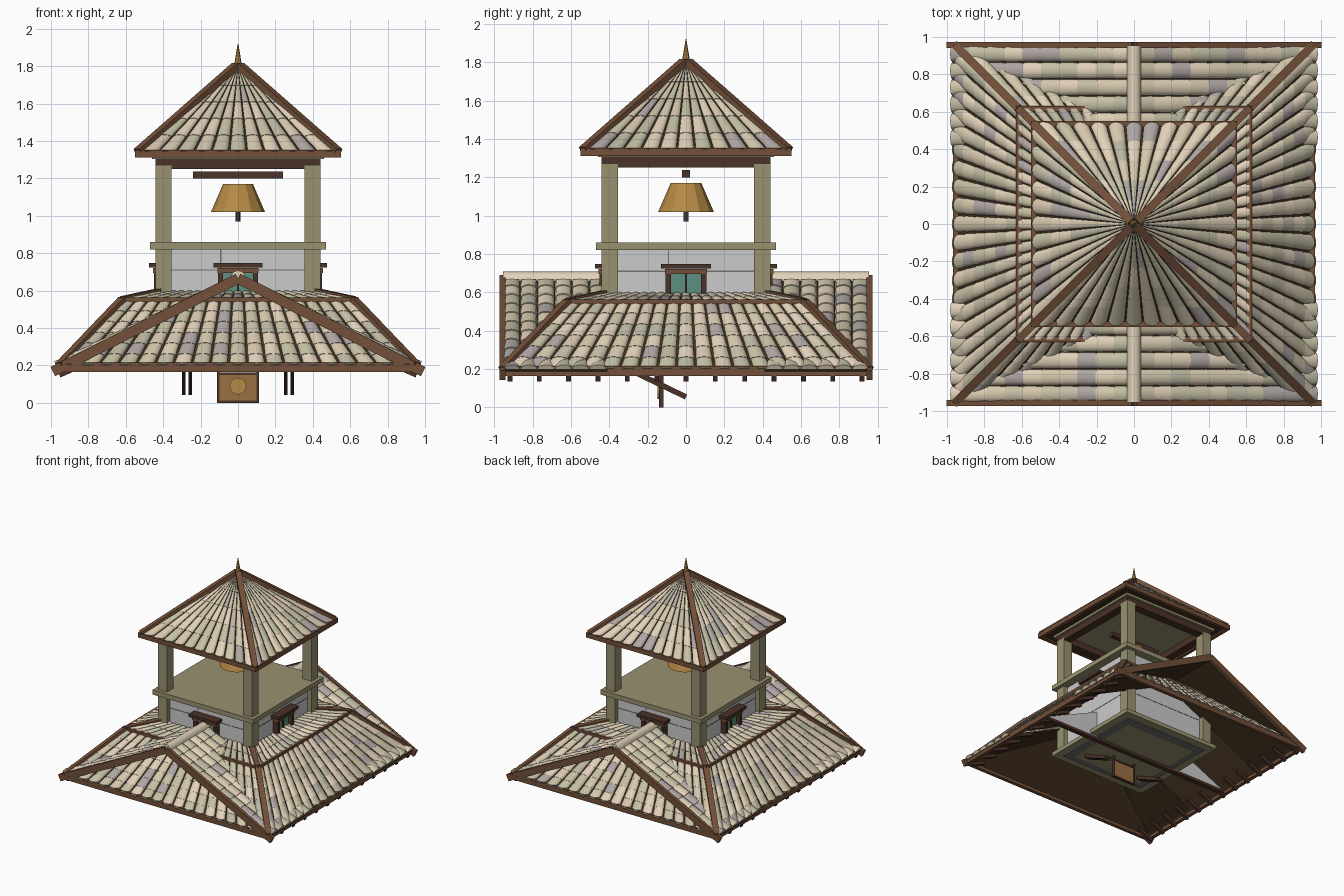
import bpy, bmesh, math, random
from mathutils import Vector as V, Matrix

if "Cube" in bpy.data.objects:
    bpy.data.objects.remove(bpy.data.objects["Cube"])

random.seed(4)

def mat(name, hexcol):
    c = [int(hexcol[i:i + 2], 16) / 255 for i in (0, 2, 4)]
    m = bpy.data.materials.new(name)
    m.diffuse_color = [((x + .055) / 1.055) ** 2.4 for x in c] + [1]
    m.use_nodes = True
    m.node_tree.nodes["Principled BSDF"].inputs["Base Color"].default_value = m.diffuse_color
    return m

BROWN, DARK = mat("brown_wood", "735039"), mat("dark_wood", "4A3228")
UNDER, OLIVE = mat("roof_underside", "42301F"), mat("olive_wood", "989170")
GOLD, GLASS = mat("bronze", "B58A45"), mat("glass", "5F8F80")
STONE, GROOVE = mat("plaster", "BEBEBE"), mat("groove", "707070")
IRON, PANEL = mat("iron", "4C4C50"), mat("sign_wood", "9A7044")
TILES = [mat("tile_" + str(i), h) for i, h in
         enumerate(["E2D2B9", "D6C8AE", "C6C0A4", "BDB8A2", "B0A7A4"])]

def finish(name, bm, mats, smooth=None):
    me = bpy.data.meshes.new(name)
    bm.to_mesh(me)
    bm.free()
    for m in mats:
        me.materials.append(m)
    ob = bpy.data.objects.new(name, me)
    bpy.context.collection.objects.link(ob)
    if smooth:
        bpy.ops.object.select_all(action='DESELECT')
        ob.select_set(True)
        bpy.context.view_layer.objects.active = ob
        bpy.ops.object.shade_smooth_by_angle(angle=math.radians(smooth))
    return ob

def box(name, x, y, z, m, k=0):
    """Box from ranges, turned k quarter turns about z."""
    bm = bmesh.new()
    r = (x, y, z)
    c = V([(a + b) / 2 for a, b in r])
    s = [b - a for a, b in r]
    M = Matrix.Rotation(k * math.pi / 2, 4, 'Z') @ Matrix.Translation(c) @ Matrix.Diagonal((*s, 1))
    bmesh.ops.create_cube(bm, size=1, matrix=M)
    return finish(name, bm, [m])

def beam(name, p, q, w, h, m):
    """Box beam between two points, w wide and h tall."""
    p, q = V(p), V(q)
    d = (q - p).normalized()
    s = d.cross(V((0, 0, 1))).normalized()
    u = s.cross(d)
    R = Matrix((d * (q - p).length, -s * w, u * h)).transposed().to_4x4()
    bm = bmesh.new()
    bmesh.ops.create_cube(bm, size=1, matrix=Matrix.Translation((p + q) / 2) @ R)
    return finish(name, bm, [m])

def cone(name, r1, r2, z0, z1, m, n=12, rot=0.0, smooth=None):
    bm = bmesh.new()
    bmesh.ops.create_cone(bm, cap_ends=True, segments=n, radius1=r1, radius2=r2, depth=z1 - z0,
                          matrix=Matrix.Translation((0, 0, (z0 + z1) / 2)) @ Matrix.Rotation(rot, 4, 'Z'))
    return finish(name, bm, [m], smooth)

def shell(name, polys, m, t=.014):
    bm = bmesh.new()
    for p in polys:
        bm.faces.new([bm.verts.new(v) for v in p])
    ob = finish(name, bm, [m])
    mod = ob.modifiers.new("thickness", 'SOLIDIFY')
    mod.thickness, mod.offset = t, 0
    return ob

def tile_run(bm, a, b, wa, wb, side, rows, rise=.25, color=None, step=.003):
    """Row of overlapping barrel tiles from eave a up to b."""
    a, b, side = V(a), V(b), V(side)
    n = side.cross(b - a).normalized()
    if n.z < 0:
        n = -n
    for r in range(rows):
        rings = []
        for t, lift in ((r / rows, step), (min(1, (r + 1.1) / rows), 0)):
            p, w = a.lerp(b, t), wa + (wb - wa) * t
            k = .5 if lift else .48
            rings.append([bm.verts.new(p + side * math.cos(i * math.pi / 6) * w * k
                                       + n * (math.sin(i * math.pi / 6) * w * rise + lift)) for i in range(7)])
        lo, hi = rings
        fs = [bm.faces.new((lo[i], lo[i + 1], hi[i + 1], hi[i])) for i in range(6)]
        fs.append(bm.faces.new(lo[::-1]))
        c = random.choice([0, 0, 1, 1, 2, 2, 3, 4]) if color is None else color
        for f in fs:
            f.material_index = c

def fan(name, n, h0, z0, h1, z1, rows):
    """Barrel tiles fanning up all four sides of a square roof."""
    bm = bmesh.new()
    for k in range(4):
        R = Matrix.Rotation(k * math.pi / 2, 3, 'Z')
        for i in range(n):
            u = (i + .5) / n * 2 - 1
            tile_run(bm, R @ V((u * h0, -h0, z0)), R @ V((u * h1, -h1, z1)),
                     1.82 * h0 / n, 1.82 * h1 / n, R @ V((1, 0, 0)), rows)
    return finish(name, bm, TILES, 50)

def frame(name, h, w, z0, z1, m):
    for k in range(4):
        box(name, (-h, h), (-h, -h + w), (z0, z1), m, k)

def hips(name, h0, z0, h1, z1, w, m):
    for sx in (-1, 1):
        for sy in (-1, 1):
            beam(name, (sx * h0, sy * h0, z0), (sx * h1, sy * h1, z1), w, .04, m)

def square(h, z):
    return [(-h, -h, z), (h, -h, z), (h, h, z), (-h, h, z)]

# upper roof
cone("upper_roof_core", .53 * 2 ** .5, .01, 1.325, 1.785, UNDER, 4, math.pi / 4)
fan("upper_roof_tiles", 11, .535, 1.328, .02, 1.785, 5)
hips("upper_hip_beam", .535, 1.34, .01, 1.80, .045, BROWN)
frame("upper_fascia", .55, .03, 1.312, 1.352, BROWN)
box("upper_ceiling", (-.46, .46), (-.46, .46), (1.305, 1.325), OLIVE)
cone("roof_spike", .025, .002, 1.78, 1.92, GOLD, 8)

# belfry: top frame, posts, floor
frame("top_plate", .44, .07, 1.25, 1.308, DARK)
for sx in (-1, 1):
    for sy in (-1, 1):
        x, y = sx * .3975, sy * .3975
        box("corner_post", (x - .043, x + .043), (y - .043, y + .043), (.22, 1.27), OLIVE)
box("belfry_floor", (-.47, .47), (-.47, .47), (.82, .86), OLIVE)

# bell and its beam
box("bell_beam", (-.24, .24), (-.02, .02), (1.2, 1.237), DARK)
cone("bell", .145, .08, 1.02, 1.17, GOLD, 12)
cone("bell_clapper", .013, .013, .97, 1.03, IRON, 8)

# tower walls, windows and base
box("tower_wall", (-.4, .4), (-.4, .4), (.23, .82), STONE)
box("base_slab", (-.47, .47), (-.47, .47), (.205, .24), OLIVE)
box("base_border", (-.4, .4), (-.4, .4), (.198, .21), GROOVE)
box("base_panel", (-.34, .34), (-.34, .34), (.192, .21), OLIVE)
for k in range(4):
    for z in (.46, .71):
        box("wall_joint", (-.36, .36), (-.402, -.39), (z - .003, z + .003), GROOVE, k)
    box("wall_joint", (-.095, -.089), (-.402, -.39), (.71, .82), GROOVE, k)
    box("window_glass", (-.08, .08), (-.415, -.39), (.59, .70), GLASS, k)
    for x in (-.093, 0, .093):
        w = .014 if x else .006
        box("window_post", (x - w, x + w), (-.45 if x else -.425, -.39), (.58, .71), DARK, k)
    box("window_head", (-.11, .11), (-.455, -.39), (.695, .722), BROWN, k)
    box("window_lintel", (-.13, .13), (-.475, -.39), (.724, .748), DARK, k)

# lower hipped roof
LEVELS = [(.955, .185), (.615, .535), (.41, .585)]
polys = []
for (h0, z0), (h1, z1) in zip(LEVELS, LEVELS[1:]):
    lo, hi = square(h0, z0), square(h1, z1)
    polys += [(lo[i], lo[i - 3], hi[i - 3], hi[i]) for i in range(4)]
shell("lower_roof_deck", polys, UNDER)
fan("lower_roof_tiles", 19, .955, .19, .615, .54, 6)
fan("lower_roof_top_tiles", 19, .615, .548, .41, .592, 2)
hips("lower_hip_beam", .955, .195, .615, .55, .045, BROWN)
hips("lower_hip_top_beam", .615, .55, .42, .592, .04, BROWN)
frame("lower_ring_beam", .632, .03, .54, .563, BROWN)
frame("lower_fascia", .968, .03, .165, .215, BROWN)

# cross gable with ridge, one at front and one at back
bm = bmesh.new()
for sy in (-1, 1):
    for sx in (-1, 1):
        shell("gable_deck", [((sx * .97, sy * .95, .19), (0, sy * .95, .655),
                              (0, sy * .41, .655), (sx * .97, sy * .41, .19))], UNDER)
        for i in range(6):
            y = sy * (.91 - .09 * i)
            tile_run(bm, (sx * .97, y, .195), (0, y, .66), .087, .087, (0, 1, 0), 10, .28, None, .006)
        beam("gable_barge_board", (sx * .99, sy * .957, .167), (0, sy * .957, .665), .03, .055, BROWN)
    tile_run(bm, (0, sy * .955, .668), (0, sy * .41, .668), .08, .08, (1, 0, 0), 1, .5, 0, 0)
finish("gable_tiles", bm, TILES, 50)
shell("inner_gable_wall", [((-.93, 0, .19), (.93, 0, .19), (.4, 0, .43), (-.4, 0, .43))], STONE, .03)
box("tie_beam", (-.93, .93), (-.02, .02), (.17, .195), DARK)

# rafter tails along the side eaves
for s in (-1, 1):
    for i in range(13):
        y = -.918 + i * .153
        beam("rafter_tail", (s * .955, y, .15), (s * .82, y, .21), .025, .03, DARK)

# hanging sign and braces
box("sign_board", (-.1, .1), (-.138, -.122), (.01, .16), PANEL)
for s in (-1, 1):
    box("sign_side", (s * .105 - .006, s * .105 + .006), (-.142, -.118), (0, .2), DARK)
for z in (0, .15):
    box("sign_rail", (-.11, .11), (-.142, -.118), (z, z + .012), DARK)
disc = cone("sign_disc", .045, .045, -.006, .006, GOLD, 20)
disc.rotation_euler.x = math.pi / 2
disc.location = (0, -.142, .09)
for s in (-1, 1):
    for x in (.255, .29):
        beam("hanging_brace", (s * x, -.26, .18), (s * x, 0, .055), .02, .028, DARK)
